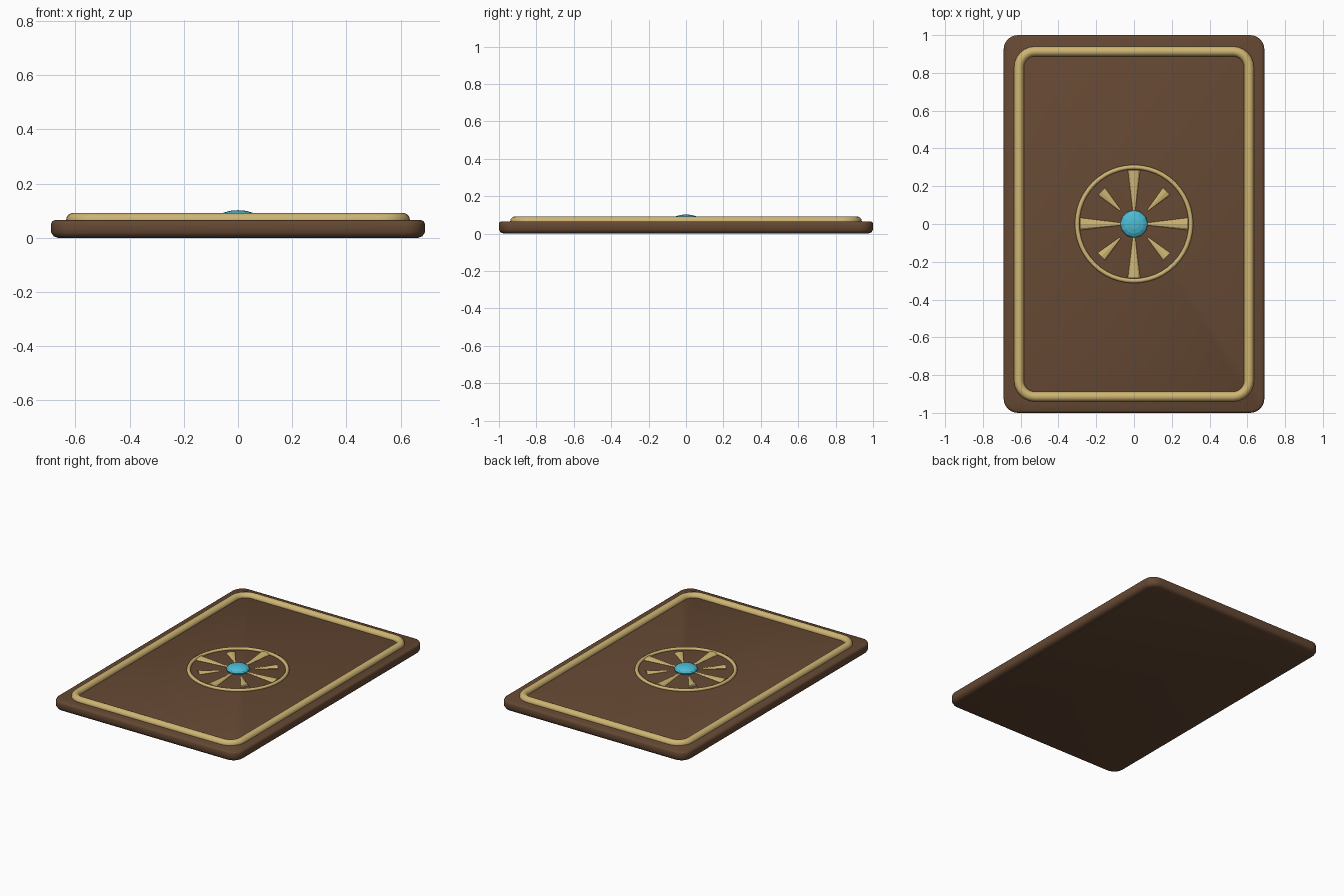
import bpy, bmesh, math
from mathutils import Matrix, Vector

cube = bpy.data.objects.get("Cube")
if cube:
    bpy.data.objects.remove(cube, do_unlink=True)


def make_material(name, rgb):
    mat = bpy.data.materials.new(name)
    mat.use_nodes = True
    mat.diffuse_color = (*rgb, 1)
    mat.node_tree.nodes["Principled BSDF"].inputs["Base Color"].default_value = (*rgb, 1)
    return mat


leather = make_material("brown leather", (0.13, 0.065, 0.033))
gold = make_material("pale gold", (0.62, 0.46, 0.17))
turquoise = make_material("turquoise", (0.07, 0.5, 0.65))

SURFACE = 0.065  # height of the panel's top face


def rounded_rect(hx, hy, radius, steps=6):
    """Outline points of a rounded rectangle, counter-clockwise."""
    points = []
    for i, (sx, sy) in enumerate([(1, 1), (-1, 1), (-1, -1), (1, -1)]):
        for k in range(steps + 1):
            a = (i + k / steps) * math.pi / 2
            points.append((sx * (hx - radius) + radius * math.cos(a),
                           sy * (hy - radius) + radius * math.sin(a)))
    return points


def finish(bm, name, mat, smooth_angle=None):
    bmesh.ops.recalc_face_normals(bm, faces=bm.faces)
    mesh = bpy.data.meshes.new(name)
    bm.to_mesh(mesh)
    bm.free()
    mesh.materials.append(mat)
    obj = bpy.data.objects.new(name, mesh)
    bpy.context.collection.objects.link(obj)
    if smooth_angle:
        bpy.ops.object.select_all(action='DESELECT')
        obj.select_set(True)
        bpy.context.view_layer.objects.active = obj
        bpy.ops.object.shade_smooth_by_angle(angle=math.radians(smooth_angle))
    return obj


def loft(name, rings, mat, closed, smooth_angle):
    """Join rings of equal length; closed loops them, otherwise the ends are capped."""
    bm = bmesh.new()
    loops = [[bm.verts.new(p) for p in ring] for ring in rings]
    count = len(loops[0])
    pairs = list(zip(loops, loops[1:]))
    if closed:
        pairs.append((loops[-1], loops[0]))
    else:
        bm.faces.new(loops[0])
        bm.faces.new(loops[-1])
    for a, b in pairs:
        for i in range(count):
            j = (i + 1) % count
            bm.faces.new((a[i], a[j], b[j], b[i]))
    return finish(bm, name, mat, smooth_angle)


# Panel with softened upper and lower edges
panel_profile = [(0.025, 0), (0.009, 0.006), (0, 0.02),
                 (0, 0.052), (0.004, 0.061), (0.012, SURFACE)]
loft("panel", [[(x, y, z) for x, y in rounded_rect(0.69 - d, 1 - d, 0.075 - d)]
               for d, z in panel_profile], leather, False, 60)

# Raised rounded border, a tube half sunk in the panel
tube = 0.026
border = []
for k in range(12):
    a = k * math.tau / 12
    d = tube * math.cos(a)
    border.append([(x, y, SURFACE + 0.001 + tube * math.sin(a))
                   for x, y in rounded_rect(0.609 + d, 0.914 + d, 0.085 + d)])
loft("border_trim", border, gold, True, 60)

# Thin ring around the medallion
ring = []
for k in range(8):
    a = k * math.tau / 8
    r = 0.301 + 0.012 * math.cos(a)
    ring.append([(r * math.cos(t * math.tau / 48), r * math.sin(t * math.tau / 48),
                  SURFACE + 0.003 + 0.012 * math.sin(a)) for t in range(48)])
loft("medallion_ring", ring, gold, True, 60)

# Flattened tapering rays, alternately long and short
for i in range(8):
    inner, outer, width = (0.05, 0.287, 0.033) if i % 2 == 0 else (0.105, 0.245, 0.028)
    bm = bmesh.new()
    bmesh.ops.create_cone(bm, cap_ends=True, segments=8, radius1=0.004, radius2=width,
                          depth=outer - inner)
    lay_down = Matrix.Rotation(math.pi / 2, 4, 'Y')
    flatten = Matrix.Diagonal((1, 1, 0.4, 1))
    place = Matrix.Translation(((inner + outer) / 2, 0, SURFACE + 0.001))
    turn = Matrix.Rotation(i * math.pi / 4, 4, 'Z')
    bm.transform(turn @ place @ flatten @ lay_down)
    finish(bm, f"ray_{i + 1}", gold)

# Faceted central stone
bm = bmesh.new()
bmesh.ops.create_uvsphere(bm, u_segments=12, v_segments=8, radius=1)
bm.transform(Matrix.Translation((0, 0, 0.073)) @ Matrix.Diagonal((0.073, 0.073, 0.029, 1)))
finish(bm, "central_stone", turquoise)
